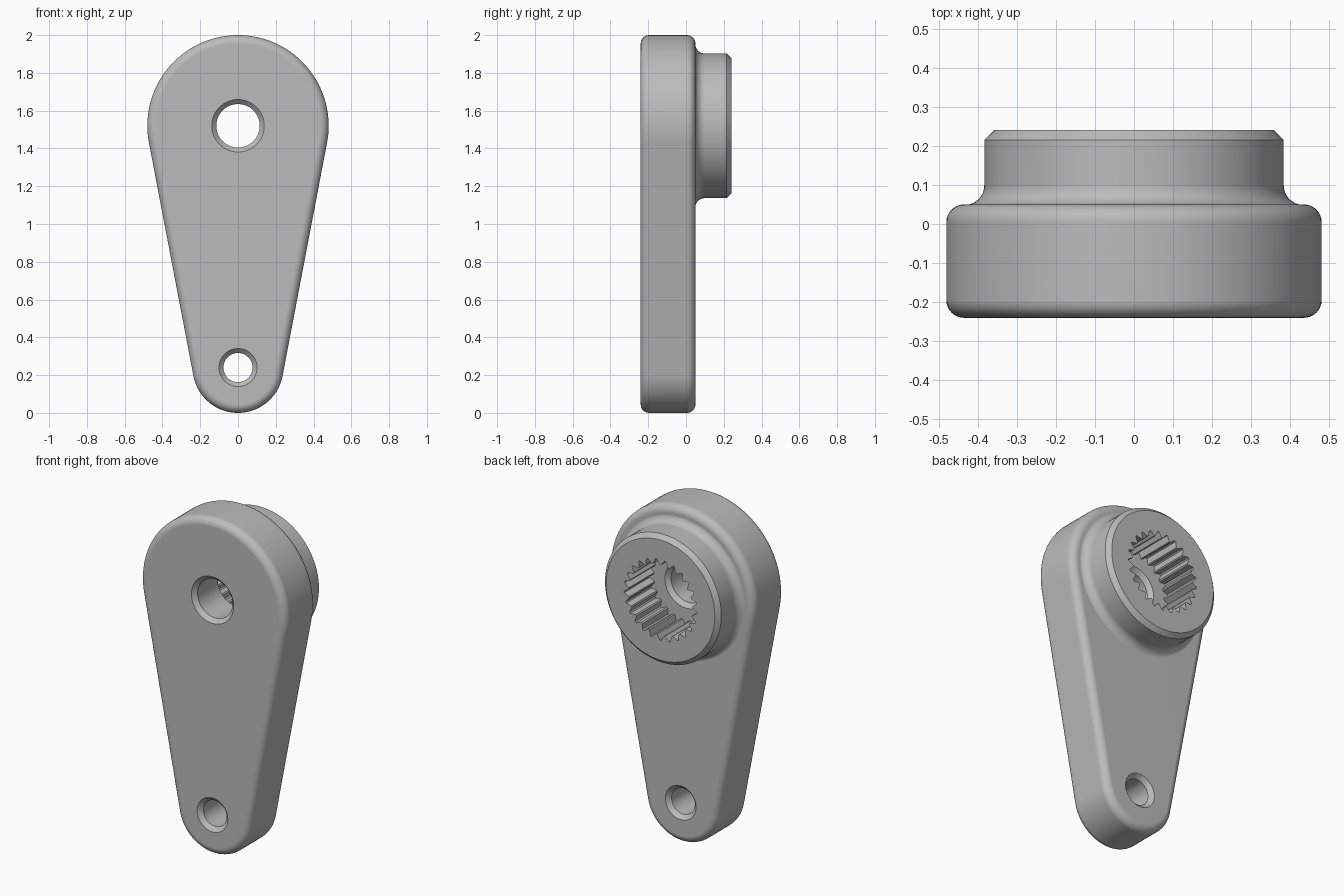
import bpy, bmesh
from math import sin, cos, pi, asin, radians

cube = bpy.data.objects.get("Cube")
if cube:
    bpy.data.objects.remove(cube, do_unlink=True)

BIG_Z, BIG_R = 1.52, 0.48
SMALL_Z, SMALL_R = 0.24, 0.24
FRONT, PLATE_BACK, BOSS_BACK = -0.24, 0.05, 0.24
ROUND, FLOOR, TEETH = 0.045, 0.0, 25

grey = bpy.data.materials.new("grey")
grey.diffuse_color = (0.5, 0.5, 0.5, 1)
grey.use_nodes = True
grey.node_tree.nodes["Principled BSDF"].inputs["Base Color"].default_value = (0.5, 0.5, 0.5, 1)


def loft(name, sections):
    """Closed solid through (y, [(x, z), ...]) sections of equal point count."""
    bm = bmesh.new()
    rings = [[bm.verts.new((x, y, z)) for x, z in pts] for y, pts in sections]
    n = len(rings[0])
    for a, b in zip(rings, rings[1:]):
        for i in range(n):
            j = (i + 1) % n
            bm.faces.new((a[i], a[j], b[j], b[i]))
    bm.faces.new(rings[0])
    bm.faces.new(rings[-1])
    bmesh.ops.recalc_face_normals(bm, faces=bm.faces)
    mesh = bpy.data.meshes.new(name)
    bm.to_mesh(mesh)
    bm.free()
    mesh.materials.append(grey)
    ob = bpy.data.objects.new(name, mesh)
    bpy.context.collection.objects.link(ob)
    return ob


def arc(r, z, start, end, steps):
    return [(r * cos(start + (end - start) * i / steps),
             z + r * sin(start + (end - start) * i / steps)) for i in range(steps + 1)]


def turned(name, z, profile, steps=96):
    """Round solid about the y direction from (radius, y) pairs."""
    return loft(name, [(y, arc(r, z, 0, 2 * pi, steps)[:-1]) for r, y in profile])


def outline(inset):
    """Teardrop made of two arcs joined by their common tangents."""
    a = asin((BIG_R - SMALL_R) / (BIG_Z - SMALL_Z))
    return (arc(BIG_R - inset, BIG_Z, -a, pi + a, 72)
            + arc(SMALL_R - inset, SMALL_Z, pi + a, 2 * pi - a, 56))


def combine(target, tool, operation):
    mod = target.modifiers.new("join", 'BOOLEAN')
    mod.operation, mod.solver, mod.object = operation, 'EXACT', tool
    tool.hide_render = True
    bpy.context.view_layer.objects.active = target
    bpy.ops.object.modifier_apply(modifier=mod.name)
    bpy.data.objects.remove(tool, do_unlink=True)


# Arm plate with rounded front and back rims
quarter = [i * pi / 16 for i in range(9)]
rim = [(ROUND * (1 - sin(t)), ROUND * (1 - cos(t))) for t in quarter]
arm = loft("lever_arm", [(FRONT + d, outline(i)) for i, d in rim]
           + [(PLATE_BACK - d, outline(i)) for i, d in reversed(rim)])

# Boss with filleted root and chamfered end
boss_r, chamfer = 0.383, 0.025
root = [(boss_r + 0.05 * (1 - sin(t)), PLATE_BACK - 0.001 + 0.05 * (1 - cos(t))) for t in quarter]
boss = turned("boss", BIG_Z, [(root[0][0], 0.02)] + root
              + [(boss_r, BOSS_BACK - chamfer), (boss_r - chamfer, BOSS_BACK)])
combine(arm, boss, 'UNION')

# Toothed socket
tooth = []
for k in range(TEETH):
    for r, f in ((0.21, -0.08), (0.21, 0.08), (0.24, 0.42), (0.24, 0.58)):
        t = pi / 2 + 2 * pi * (k + f) / TEETH
        tooth.append((r * cos(t), BIG_Z + r * sin(t)))
combine(arm, loft("socket", [(FLOOR, tooth), (0.3, tooth)]), 'DIFFERENCE')

# Through holes, chamfered at both ends
for z, r, back in ((BIG_Z, 0.115, FLOOR), (SMALL_Z, 0.077, PLATE_BACK)):
    c = 0.024
    hole = turned("hole", z, [(r + 2 * c, FRONT - c), (r, FRONT + c),
                              (r, back - c), (r + 2 * c, back + c)], 64)
    combine(arm, hole, 'DIFFERENCE')

# Smooth curves, sharp edges, flat broad faces
bpy.ops.object.select_all(action='DESELECT')
arm.select_set(True)
bpy.context.view_layer.objects.active = arm
bpy.ops.object.shade_smooth_by_angle(angle=radians(25))
weighted = arm.modifiers.new("flat_faces", 'WEIGHTED_NORMAL')
weighted.keep_sharp = True
